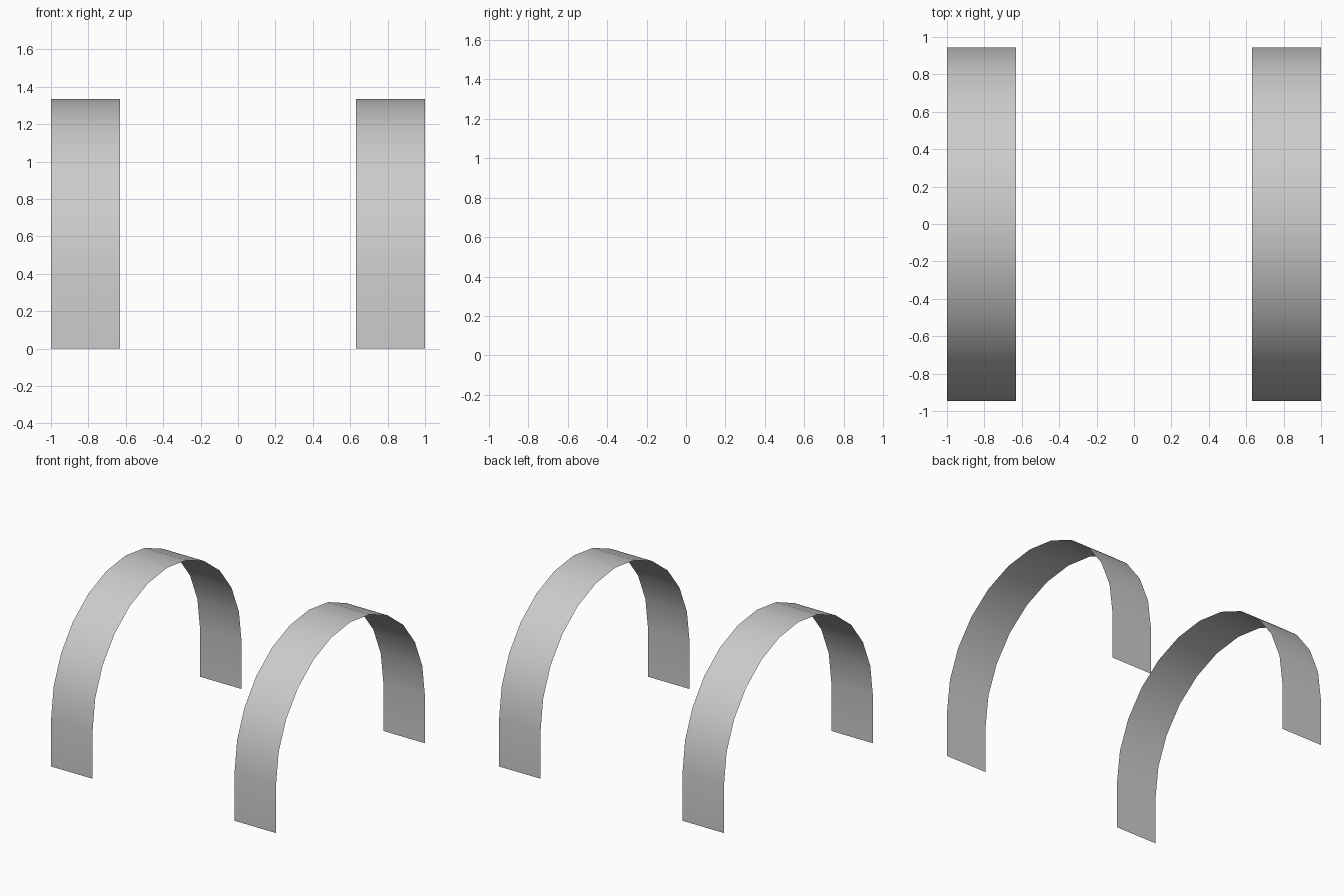
import bpy, math

if "Cube" in bpy.data.objects:
    bpy.data.objects.remove(bpy.data.objects["Cube"])

RADIUS, SPRING = 0.945, 0.39     # round top and height where it starts
INNER, OUTER = 0.631, 1.0        # strip extent along x
SEGMENTS = 12

# Arch profile (y, z): straight leg, half circle, straight leg
profile = [(-RADIUS, 0)]
for i in range(SEGMENTS + 1):
    a = math.pi * i / SEGMENTS
    profile.append((-RADIUS * math.cos(a), SPRING + RADIUS * math.sin(a)))
profile.append((RADIUS, 0))


def arch_strip(name, x0, x1):
    """Thin open band following the arch profile between x0 and x1."""
    verts = [(x, y, z) for y, z in profile for x in (x0, x1)]
    faces = [(2 * i, 2 * i + 1, 2 * i + 3, 2 * i + 2)
             for i in range(len(profile) - 1)]
    mesh = bpy.data.meshes.new(name)
    mesh.from_pydata(verts, [], faces)
    mesh.shade_smooth()
    obj = bpy.data.objects.new(name, mesh)
    bpy.context.collection.objects.link(obj)
    return obj


# Two matching arches, left and right
arch_strip("left_arch", -OUTER, -INNER)
arch_strip("right_arch", INNER, OUTER)
